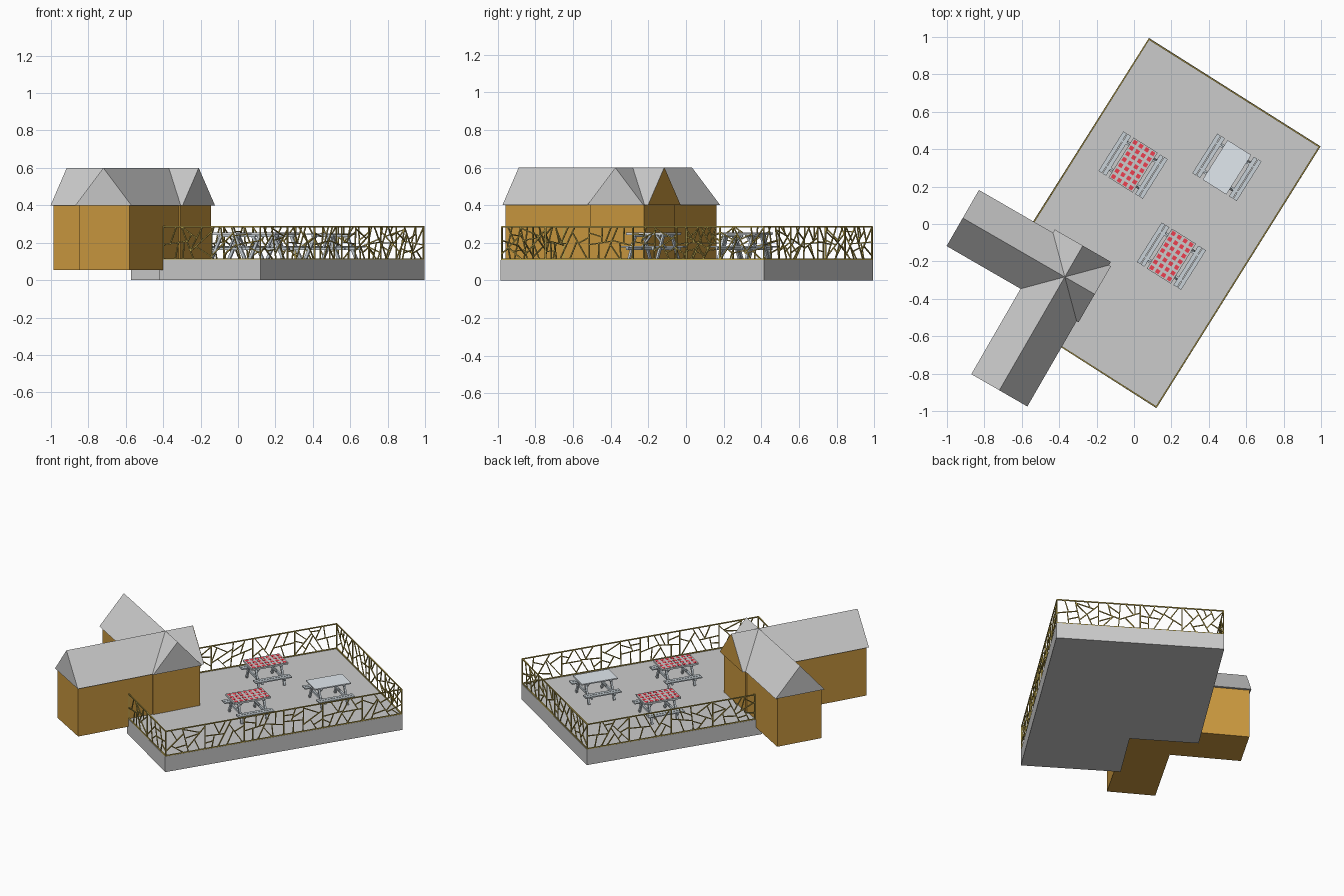
import bpy, bmesh, math, random
from mathutils import Vector as V, Matrix

if "Cube" in bpy.data.objects:
    bpy.data.objects.remove(bpy.data.objects["Cube"])

random.seed(4)


def material(name, r, g, b):
    m = bpy.data.materials.new(name)
    m.diffuse_color = (r, g, b, 1)
    m.use_nodes = True
    m.node_tree.nodes["Principled BSDF"].inputs["Base Color"].default_value = m.diffuse_color
    return m


BROWN = material("brown_wall", 0.6, 0.32, 0.05)
GOLD = material("golden_stick", 0.5, 0.38, 0.08)
STEEL = material("blue_grey_wood", 0.58, 0.64, 0.68)
PALE = material("pale_top", 0.75, 0.81, 0.86)
RED = material("red_check", 0.85, 0.05, 0.08)
WHITE = material("white_check", 0.92, 0.9, 0.9)


def finish(bm, name, matrix=Matrix(), mats=()):
    bmesh.ops.recalc_face_normals(bm, faces=bm.faces)
    me = bpy.data.meshes.new(name)
    bm.to_mesh(me)
    bm.free()
    for m in mats:
        me.materials.append(m)
    ob = bpy.data.objects.new(name, me)
    ob.matrix_world = matrix
    bpy.context.collection.objects.link(ob)
    return ob


def frame(x, y, z, deg):
    return Matrix.Translation((x, y, z)) @ Matrix.Rotation(math.radians(deg), 4, 'Z')


def beam(bm, a, b, w, h, ref=(0, 0, 1)):
    """Box from a to b: h along ref, w sideways."""
    a, b = V(a), V(b)
    d = b - a
    s = d.cross(V(ref)).normalized()
    u = s.cross(d).normalized()
    m = Matrix((d, s * w, u * h)).transposed().to_4x4()
    m.translation = (a + b) / 2
    bmesh.ops.create_cube(bm, size=1, matrix=m)


def extrude(bm, pts, vec):
    face = bm.faces.new([bm.verts.new(p) for p in pts])
    top = bmesh.ops.extrude_face_region(bm, geom=[face])['geom']
    bmesh.ops.translate(bm, vec=vec, verts=[g for g in top if isinstance(g, bmesh.types.BMVert)])


# Terrace slab, notched where the house stands
slab = [(0.08, 0.995), (0.998, 0.415), (0.12, -0.985),
        (-0.423, -0.638), (-0.193, -0.274), (-0.571, -0.036)]
bm = bmesh.new()
extrude(bm, [(x, y, 0) for x, y in slab], (0, 0, 0.11))
finish(bm, "terrace_slab")

# House walls: L-shaped block
HOUSE = frame(-0.37, -0.283, 0, -30)
k, e = 0.157, 0.166
bm = bmesh.new()
extrude(bm, [(-0.62, -k, 0.055), (-k, -k, 0.055), (-k, -0.69, 0.055), (k, -0.69, 0.055),
             (k, -e, 0.055), (e, -e, 0.055), (e, e, 0.055), (-k, e, 0.055),
             (-k, k, 0.055), (-0.62, k, 0.055)], (0, 0, 0.347))
finish(bm, "house_walls", HOUSE, [BROWN])

# Two crossing gable roofs
r = 0.173
bm = bmesh.new()
extrude(bm, [(-0.63, -r, 0.4), (-0.63, r, 0.4), (-0.63, 0, 0.6)], (0.815, 0, 0))
finish(bm, "west_wing_roof", HOUSE)
bm = bmesh.new()
extrude(bm, [(-r, -0.70, 0.4), (r, -0.70, 0.4), (0, -0.70, 0.6)], (0, 0.893, 0))
finish(bm, "south_wing_roof", HOUSE)
bm = bmesh.new()
bm.faces.new([bm.verts.new(p) for p in ((r, 0.1945, 0.4), (-r, 0.1945, 0.4), (0, 0.1945, 0.6))])
finish(bm, "north_gable", HOUSE, [BROWN])


# Fence: each panel is cracked by random straight sticks
def crack(bm, poly, limit):
    n = len(poly)
    area = abs(sum(poly[i].cross(poly[(i + 1) % n]) for i in range(n))) / 2
    if area < limit * random.uniform(0.6, 1.6):
        return
    i = max(range(n), key=lambda j: (poly[(j + 1) % n] - poly[j]).length)
    long_dir = (poly[(i + 1) % n] - poly[i]).normalized()
    ang = random.uniform(-0.6, 0.6)
    nrm = V((long_dir.x * math.cos(ang) - long_dir.y * math.sin(ang),
             long_dir.x * math.sin(ang) + long_dir.y * math.cos(ang)))
    c = sum(poly, V((0, 0))) / n
    left, right, cut = [], [], []
    for j in range(n):
        p, q = poly[j], poly[(j + 1) % n]
        a, b = (p - c).dot(nrm), (q - c).dot(nrm)
        (left if a < 0 else right).append(p)
        if a * b < 0:
            hit = p.lerp(q, a / (a - b))
            left.append(hit)
            right.append(hit)
            cut.append(hit)
    if len(cut) == 2:
        beam(bm, (cut[0].x, 0, cut[0].y), (cut[1].x, 0, cut[1].y), 0.006, 0.006, (0, 1, 0))
        crack(bm, left, limit)
        crack(bm, right, limit)


def fence(name, a, b):
    d = V(b) - V(a)
    length, h = d.length, 0.178
    bm = bmesh.new()
    for z in (0.003, h - 0.003):
        beam(bm, (0, 0, z), (length, 0, z), 0.007, 0.007, (0, 1, 0))
    n = max(1, round(length / 0.29))
    for i in range(n + 1):
        x = length * i / n
        beam(bm, (x, 0, 0), (x, 0, h), 0.007, 0.007, (0, 1, 0))
        if i < n:
            x2 = length * (i + 1) / n
            crack(bm, [V((x, 0)), V((x2, 0)), V((x2, h)), V((x, h))], 0.006)
    finish(bm, name, frame(*a, 0.11, math.degrees(math.atan2(d.y, d.x))), [GOLD])


fence("back_fence", (0.08, 0.988), (0.991, 0.413))
fence("right_fence", (0.991, 0.413), (0.119, -0.978))
fence("front_fence", (0.119, -0.978), (-0.40, -0.648))
fence("left_fence", (0.08, 0.988), (-0.54, 0.003))


# Picnic tables
def picnic_table(x, y, cloth):
    m = frame(x, y, 0.11, -32.2)
    bm = bmesh.new()
    for s in (-1, 1):
        for u in (0.103, 0.129):
            beam(bm, (s * u, -0.125, 0.069), (s * u, 0.125, 0.069), 0.022, 0.008)
    finish(bm, "bench_slats", m, [STEEL])
    bm = bmesh.new()
    for t in (-1, 1):
        v = t * 0.088
        for s in (-1, 1):
            beam(bm, (s * 0.105, v, 0.003), (s * 0.042, v, 0.132), 0.016, 0.012, (0, 1, 0))
        beam(bm, (-0.138, v * 0.9, 0.058), (0.138, v * 0.9, 0.058), 0.012, 0.015)
        beam(bm, (-0.07, v * 0.9, 0.127), (0.07, v * 0.9, 0.127), 0.012, 0.012)
        beam(bm, (0, v * 0.9, 0.058), (0, v * 0.2, 0.13), 0.01, 0.01)
    finish(bm, "a_frame_legs", m, [STEEL])
    bm = bmesh.new()
    beam(bm, (0, -0.125, 0.136), (0, 0.125, 0.136), 0.15, 0.008)
    finish(bm, "table_top", m, [PALE])
    if cloth:
        bm = bmesh.new()
        beam(bm, (0, -0.126, 0.142), (0, 0.126, 0.142), 0.152, 0.005)
        finish(bm, "tablecloth", m, [WHITE])
        bm = bmesh.new()
        for i in range(4):
            for j in range(7):
                cx, cy = (i - 1.5) * 0.037, (j - 3) * 0.036
                beam(bm, (cx, cy - 0.011, 0.145), (cx, cy + 0.011, 0.145), 0.022, 0.001)
        finish(bm, "tablecloth_squares", m, [RED])


picnic_table(-0.005, 0.315, True)
picnic_table(0.20, -0.172, True)
picnic_table(0.497, 0.303, False)
